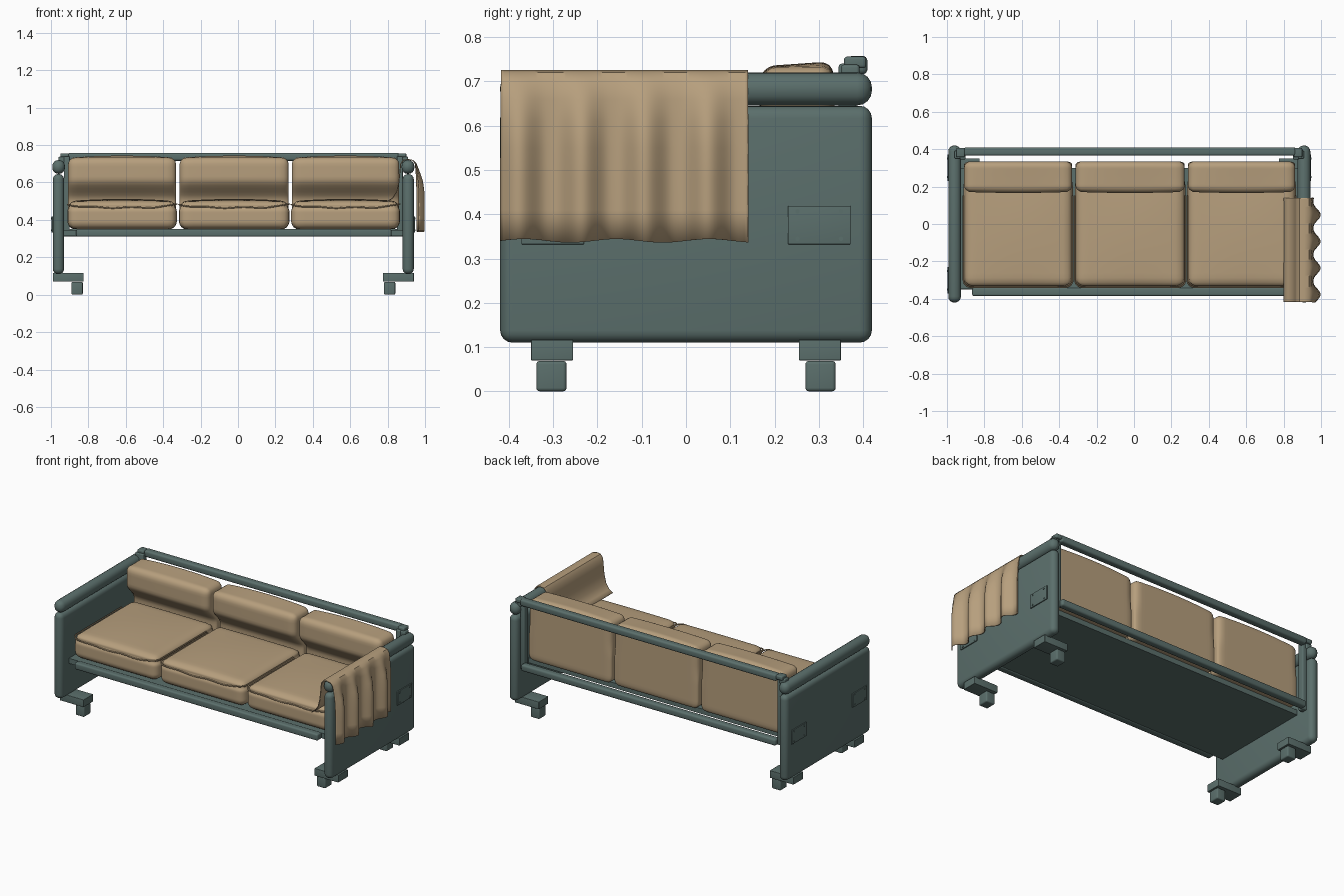
import bpy, bmesh, math
from mathutils import Vector

cube = bpy.data.objects.get("Cube")
if cube:
    bpy.data.objects.remove(cube)


def material(name, rgb):
    m = bpy.data.materials.new(name)
    m.use_nodes = True
    m.diffuse_color = (*rgb, 1)
    m.node_tree.nodes["Principled BSDF"].inputs["Base Color"].default_value = (*rgb, 1)
    return m


TEAL = material("painted teal", (0.105, 0.16, 0.15))
TAN = material("tan fabric", (0.47, 0.345, 0.205))
CX = -0.025          # centre line of the frame
made = []


def finish(bm, name, mat):
    bmesh.ops.recalc_face_normals(bm, faces=bm.faces)
    me = bpy.data.meshes.new(name)
    bm.to_mesh(me)
    bm.free()
    me.materials.append(mat)
    ob = bpy.data.objects.new(name, me)
    bpy.context.collection.objects.link(ob)
    made.append(ob)
    return ob


def box(name, x, y, z, bevel=0.0, mat=TEAL, segments=4):
    """Box from (min, max) pairs with rounded edges."""
    bm = bmesh.new()
    bmesh.ops.create_cube(bm, size=1)
    for v in bm.verts:
        v.co = Vector([sum(r) / 2 + c * abs(r[1] - r[0]) for r, c in zip((x, y, z), v.co)])
    if bevel:
        bmesh.ops.bevel(bm, geom=bm.edges[:], offset=bevel, segments=segments,
                        profile=0.5, affect='EDGES')
    return finish(bm, name, mat)


def cushion(name, x, y, z, radius, shape):
    """Rounded box with a dense surface, then shaped by shape(u, v, w, co)."""
    bm = bmesh.new()
    bmesh.ops.create_cube(bm, size=2)
    bmesh.ops.subdivide_edges(bm, edges=bm.edges[:], cuts=22, use_grid_fill=True)
    lo, hi = Vector((x[0], y[0], z[0])), Vector((x[1], y[1], z[1]))
    mid, half = (lo + hi) / 2, (hi - lo) / 2
    for v in bm.verts:
        uvw = v.co.copy()
        p = Vector([c * h for c, h in zip(uvw, half)])
        core = Vector([max(radius - h, min(h - radius, c)) for c, h in zip(p, half)])
        d = p - core
        if d.length > 0:
            p = core + d.normalized() * radius
        v.co = mid + p
        shape(*uvw, v.co)
    return finish(bm, name, TAN)


def seam_height(u):
    return 0.466 + 0.018 * u ** 4 + 0.003 * math.sin(9 * u)


def seat_shape(u, v, w, co):
    # domed top with a groove along the seam
    if w > 0:
        co.z += 0.012 * w * (1 - u * u) * (1 - v * v)
    groove = math.exp(-((co.z - 0.468) / 0.012) ** 2)
    if v < -0.98:
        co.y += 0.008 * groove
    if abs(u) > 0.98:
        co.x -= math.copysign(0.006, u) * groove


def back_shape(u, v, w, co):
    # full at the top, thinning behind the seat, crown falling to the front
    t = max(0, min(1, (0.62 - co.z) / 0.12))
    t = t * t * (3 - 2 * t)
    co.y = 0.335 - (0.335 - co.y) * (1 - 0.5 * t)
    if w > 0:
        co.z += w * (1 - u * u) * (0.008 + 0.006 * v)
    if v < 0 and t < 1:
        co.y -= 0.006 * (1 - u * u) * -v * (1 - t)


def piping(name, x, y):
    # thin welt that follows the front and side seams of a seat cushion
    cu = bpy.data.curves.new(name, 'CURVE')
    cu.dimensions = '3D'
    cu.bevel_depth = 0.004
    cu.bevel_resolution = 1
    sp = cu.splines.new('POLY')
    mx, hx, r = sum(x) / 2, (x[1] - x[0]) / 2, 0.04
    pts = [(-hx, y[1] - 0.05)]
    for i in range(7):
        a = math.pi + i * math.pi / 12
        pts.append((-hx + r + r * math.cos(a), y[0] + r + r * math.sin(a)))
    pts += [(-hx + r + (hx - r) * i / 10, y[0]) for i in range(1, 11)]
    pts += [(-px, py) for px, py in reversed(pts[:-1])]
    sp.points.add(len(pts) - 1)
    for p, (px, py) in zip(sp.points, pts):
        p.co = (mx + px, py + 0.002, seam_height(px / hx), 1)
    cu.materials.append(TAN)
    ob = bpy.data.objects.new(name, cu)
    bpy.context.collection.objects.link(ob)


# End panels, arm caps, feet, posts and fixing plates
for side, s in (("left", 1), ("right", -1)):
    def mx(a, b):
        return tuple(sorted((CX + s * a, CX + s * b)))

    box(side + "_end_panel", mx(0.905, 0.965), (-0.42, 0.42), (0.11, 0.645), 0.028)
    box(side + "_arm_cap", mx(0.9, 0.968), (-0.42, 0.42), (0.646, 0.72), 0.033)
    box(side + "_back_post", mx(0.875, 0.906), (0.345, 0.385), (0.31, 0.74), 0.006)
    box(side + "_rail_bracket", mx(0.895, 0.935), (0.35, 0.392), (0.70, 0.738), 0.007)
    box(side + "_rail_clamp", mx(0.88, 0.925), (0.357, 0.407), (0.73, 0.756), 0.007)
    for end, e in (("front", -1), ("back", 1)):
        my = lambda a, b: tuple(sorted((e * a, e * b)))
        tag = side + "_" + end
        box(tag + "_foot_bracket", mx(0.8, 0.965), my(0.255, 0.35), (0.07, 0.116), 0.002)
        box(tag + "_foot", mx(0.805, 0.866), my(0.27, 0.338), (0, 0.069), 0.008)
        box(tag + "_fixing_plate", mx(0.964, 0.971), my(0.23, 0.372), (0.332, 0.419), 0.002)
        # screws at the plate corners
        bm = bmesh.new()
        for dy in (-0.049, 0.049):
            for dz in (-0.031, 0.031):
                ret = bmesh.ops.create_cone(bm, cap_ends=True, segments=12, radius1=0.005,
                                            radius2=0.005, depth=0.006)
                for v in ret["verts"]:
                    v.co = Vector((CX + s * (0.971 + v.co.z), e * 0.301 + dy + v.co.x,
                                   0.3755 + dz + v.co.y))
        finish(bm, tag + "_plate_screws", TEAL)

# Rails and base board
box("front_rail", (-0.865, 0.82), (-0.385, -0.34), (0.31, 0.352), 0.01)
box("lower_back_rail", (-0.905, 0.86), (0.365, 0.41), (0.31, 0.352), 0.012)
box("upper_back_rail", (-0.91, 0.865), (0.365, 0.41), (0.716, 0.758), 0.012)
box("base_board", (-0.93, 0.88), (-0.345, 0.3), (0.315, 0.347))

# Seat and back cushions
for place, x in (("right", (-0.912, -0.327)), ("middle", (-0.316, 0.275)), ("left", (0.284, 0.866))):
    cushion(place + "_seat_cushion", x, (-0.34, 0.255), (0.35, 0.5), 0.045, seat_shape)
    piping(place + "_seat_piping", x, (-0.34, 0.2))
    cushion(place + "_back_cushion", (x[0] + 0.004, x[1] - 0.004), (0.172, 0.335),
            (0.35, 0.732), 0.035, back_shape)

# Throw draped over the left arm, hanging in folds on the outside
PROFILE = [(0.80, 0.5), (0.825, 0.515), (0.848, 0.55), (0.86, 0.6), (0.866, 0.66), (0.87, 0.70),
           (0.885, 0.72), (0.91, 0.723), (0.935, 0.718), (0.948, 0.70), (0.952, 0.66),
           (0.955, 0.61), (0.956, 0.55), (0.957, 0.48), (0.957, 0.41), (0.957, 0.34)]
ROWS = 80
bm = bmesh.new()
grid = []
for j in range(ROWS + 1):
    y = -0.418 + 0.558 * j / ROWS
    fold = (0.5 + 0.5 * math.cos(2 * math.pi * (y + 0.093) / 0.142)) ** 1.3
    line = []
    for i, (x, z) in enumerate(PROFILE):
        if i > 8:
            grow = max(0, min(1, (0.715 - z) / 0.13))
            x += 0.038 * fold * grow
        if i == len(PROFILE) - 1:
            z += 0.004 * math.sin(30 * y)
        line.append(bm.verts.new((x, y, z)))
    grid.append(line)
for a, b in zip(grid, grid[1:]):
    for i in range(len(PROFILE) - 1):
        bm.faces.new((a[i], a[i + 1], b[i + 1], b[i]))
throw = finish(bm, "throw_blanket", TAN)
thick = throw.modifiers.new("cloth thickness", 'SOLIDIFY')
thick.thickness = 0.005
thick.offset = 0

# Smooth shading with crisp edges
bpy.ops.object.select_all(action='DESELECT')
for ob in made:
    ob.select_set(True)
bpy.context.view_layer.objects.active = made[0]
bpy.ops.object.shade_smooth_by_angle(angle=math.radians(40))
